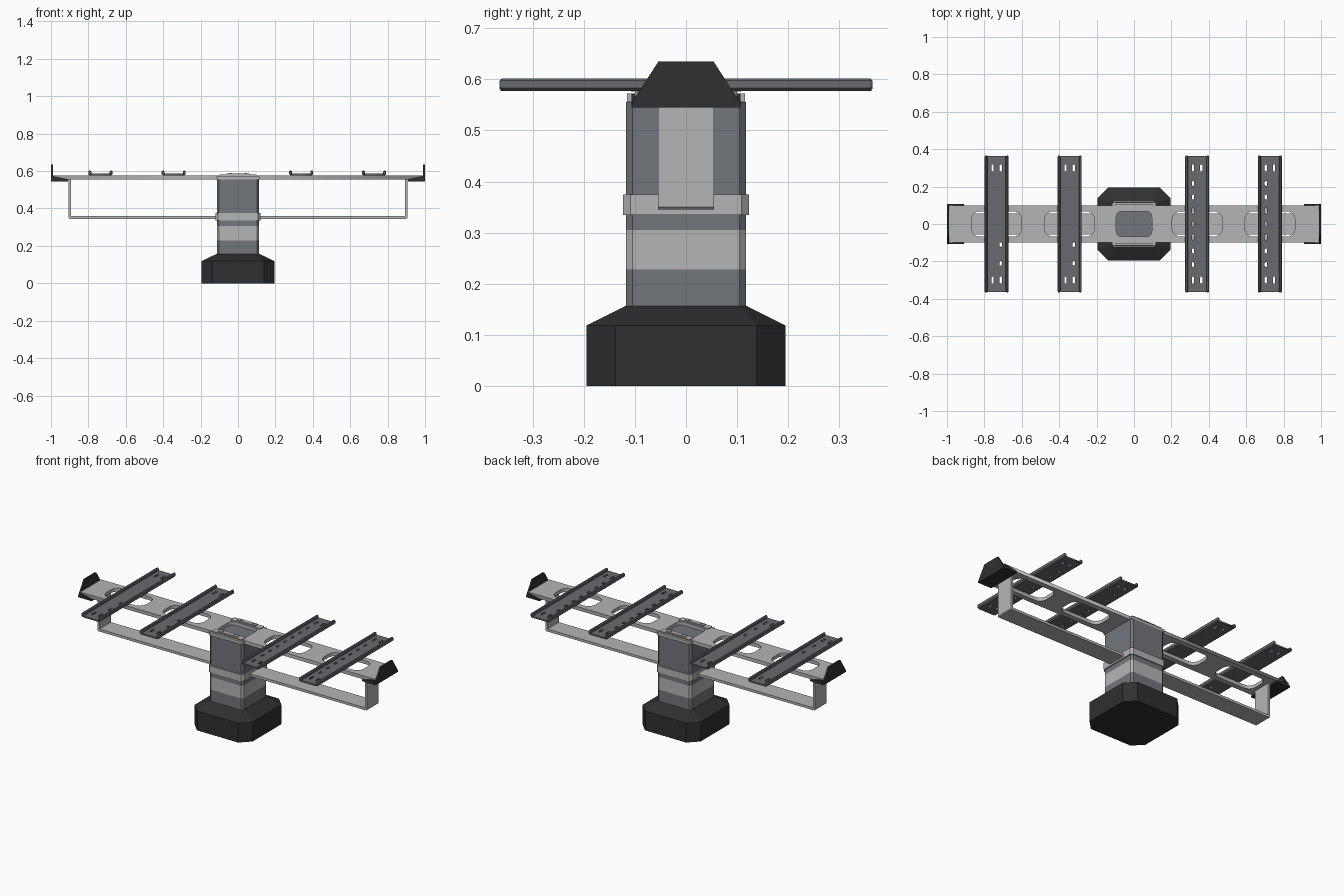
import bpy, bmesh, math

if "Cube" in bpy.data.objects:
    bpy.data.objects.remove(bpy.data.objects["Cube"])


def material(name, rgb):
    m = bpy.data.materials.new(name)
    m.diffuse_color = (*rgb, 1)
    m.use_nodes = True
    m.node_tree.nodes["Principled BSDF"].inputs["Base Color"].default_value = m.diffuse_color
    return m


BLACK = material("black", (0.028, 0.029, 0.031))
STEEL = material("steel", (0.17, 0.18, 0.20))
RAIL = material("rail_steel", (0.14, 0.145, 0.16))
LIGHT = material("light_metal", (0.46, 0.46, 0.46))


def finish(name, bm, mat):
    bmesh.ops.recalc_face_normals(bm, faces=bm.faces)
    me = bpy.data.meshes.new(name)
    bm.to_mesh(me)
    bm.free()
    ob = bpy.data.objects.new(name, me)
    me.materials.append(mat)
    bpy.context.collection.objects.link(ob)
    return ob


def loft(name, sections, mat):
    """Join equal-length point rings and cap both ends."""
    bm = bmesh.new()
    rings = [[bm.verts.new(p) for p in s] for s in sections]
    n = len(rings[0])
    for a, b in zip(rings, rings[1:]):
        for i in range(n):
            j = (i + 1) % n
            bm.faces.new((a[i], a[j], b[j], b[i]))
    bm.faces.new(rings[0])
    bm.faces.new(rings[-1])
    return finish(name, bm, mat)


def box(name, x0, x1, y0, y1, z0, z1, mat):
    q = [(x0, y0), (x1, y0), (x1, y1), (x0, y1)]
    return loft(name, [[(x, y, z) for x, y in q] for z in (z0, z1)], mat)


def octagon(hx, hy, c, z):
    q = [(hx, hy - c), (hx - c, hy), (c - hx, hy), (-hx, hy - c),
         (-hx, c - hy), (c - hx, -hy), (hx - c, -hy), (hx, c - hy)]
    return [(x, y, z) for x, y in q]


def rounded(cx, cy, hx, hy, r, seg=5):
    pts = []
    for k, (sx, sy) in enumerate(((1, 1), (-1, 1), (-1, -1), (1, -1))):
        for i in range(seg + 1):
            a = math.pi / 2 * (k + i / seg)
            pts.append((cx + sx * (hx - r) + r * math.cos(a),
                        cy + sy * (hy - r) + r * math.sin(a)))
    return pts


def plate(name, loops, z0, z1, mat):
    """Flat plate from an outline and hole loops."""
    cu = bpy.data.curves.new(name, 'CURVE')
    cu.dimensions, cu.fill_mode = '2D', 'BOTH'
    cu.extrude = (z1 - z0) / 2
    for pts in loops:
        sp = cu.splines.new('POLY')
        sp.points.add(len(pts) - 1)
        for p, (x, y) in zip(sp.points, pts):
            p.co = (x, y, 0, 1)
        sp.use_cyclic_u = True
    ob = bpy.data.objects.new(name, cu)
    cu.materials.append(mat)
    bpy.context.collection.objects.link(ob)
    ob.location.z = (z0 + z1) / 2
    bpy.ops.object.select_all(action='DESELECT')
    ob.select_set(True)
    bpy.context.view_layer.objects.active = ob
    bpy.ops.object.convert(target='MESH')
    return ob


def rect(x0, x1, y0, y1):
    return [(x0, y0), (x1, y0), (x1, y1), (x0, y1)]


# Weighted base with sloped shoulder
loft("base", [octagon(.195, .195, .057, 0), octagon(.195, .195, .057, .118),
              octagon(.115, .118, .014, .157)], BLACK)

# Banded column and collar
for name, z0, z1, mat in (("column_lower", .157, .228, STEEL), ("column_band", .228, .305, LIGHT),
                          ("column_upper", .305, .556, STEEL)):
    loft(name, [octagon(.113, .117, .012, z) for z in (z0, z1)], mat)
loft("collar", [octagon(.120, .123, .014, z) for z in (.335, .375)], LIGHT)

# Top beam with rounded openings
RAIL_X = (-.735, -.344, .338, .727)
holes = [rounded(x, 0, .134, .068, .045) for x in RAIL_X]
plate("top_beam", [rect(-.99, .99, -.1, .1)] + holes + [rounded(0, 0, .095, .068, .03)],
      .555, .576, LIGHT)

# Lower U-shaped support strap
outer = [(-.905, .555), (-.905, .350), (-.900, .345), (.900, .345), (.905, .350), (.905, .555),
         (.892, .555), (.892, .360), (-.892, .360), (-.892, .555)]
loft("support_strap", [[(x, y, z) for x, z in outer] for y in (-.055, .055)], LIGHT)

# Cross rails: slotted floor with raised lips
for i, cx in enumerate(RAIL_X):
    slots = [(dx, s * .3) for dx in (-.022, .022) for s in (-1, 1)]
    if i > 1:
        slots += [(-.022, k * .072) for k in range(-3, 4)]
    else:
        slots += [(.022, -.21), (.022, -.11)]
    loops = [rect(cx - .05, cx + .05, -.363, .363)]
    loops += [rounded(cx + x, y, .006, .019 if abs(y) > .25 else .013, .0055, 3) for x, y in slots]
    plate(f"rail_floor_{i + 1}", loops, .577, .586, RAIL)
    for side, s in (("left", -1), ("right", 1)):
        prof = [(.049, .577), (.057, .577), (.064, .583), (.064, .598), (.060, .602),
                (.053, .602), (.049, .597)]
        loft(f"rail_lip_{side}_{i + 1}",
             [[(cx + s * (.057 + (x - .057) * k), y, .589 + (z - .589) * k) for x, z in prof]
              for y, k in ((-.365, .6), (-.36, 1), (.36, 1), (.365, .6))], RAIL)

# End stops: upright trapezoid, under-plate and side lips
for side, s in (("left", -1), ("right", 1)):
    trap = [(-.107, .545), (.107, .545), (.105, .556), (.054, .635), (-.054, .635), (-.105, .556)]
    loft(f"end_stop_{side}", [[(s * x, y, z) for y, z in trap] for x in (.989, 1.0)], BLACK)
    xa, xb = sorted((s * .908, s * .99))
    box(f"end_stop_foot_{side}", xa, xb, -.107, .107, .545, .5545, BLACK)
    for edge, t in (("front", -1), ("back", 1)):
        tri = [(.908, .5545), (.99, .5545), (.99, .572)]
        loft(f"end_stop_lip_{side}_{edge}",
             [[(s * x, t * y, z) for x, z in tri] for y in (.1, .107)], BLACK)

# Clamp brackets beside the centre opening
for edge, t in (("front", -1), ("back", 1)):
    ya, yb = sorted((t * .07, t * .108))
    box(f"clamp_plate_{edge}", -.1, .1, ya, yb, .576, .581, LIGHT)
    box(f"clamp_tab_{edge}", -.062, .062, ya + .006, yb - .006, .581, .587, LIGHT)
    ya, yb = sorted((t * .1, t * .115))
    box(f"clamp_lip_{edge}", -.115, .115, ya, yb, .556, .572, LIGHT)
    for x in (-.04, .04):
        loft(f"clamp_bolt_{edge}", [[(x + .007 * math.cos(a * math.pi / 4),
                                      t * .089 + .007 * math.sin(a * math.pi / 4), z)
                                     for a in range(8)] for z in (.586, .590)], LIGHT)
